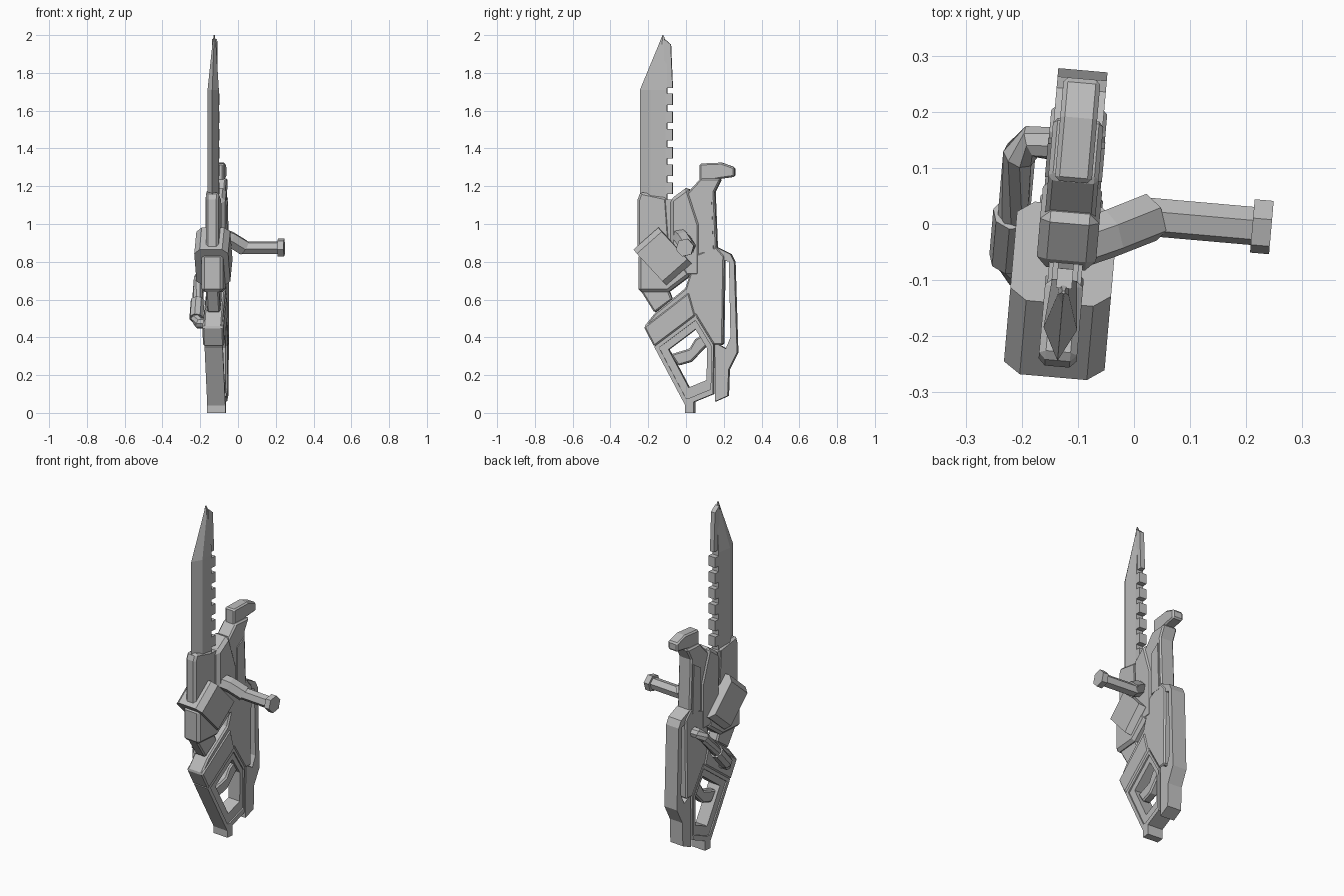
import bpy, bmesh, math
from mathutils import Matrix, Vector

if "Cube" in bpy.data.objects:
    bpy.data.objects.remove(bpy.data.objects["Cube"], do_unlink=True)

GREY = (.5, .5, .5, 1)
steel = bpy.data.materials.new("grey steel")
steel.use_nodes = True
steel.diffuse_color = GREY
steel.node_tree.nodes["Principled BSDF"].inputs["Base Color"].default_value = GREY

# The whole weapon is turned slightly about z and set off to one side
PLACE = Matrix.Translation((-.115, 0, 0)) @ Matrix.Rotation(math.radians(-5), 4, "Z")


def loft(name, rings, chamfer=0, closed=False):
    """Join equal rings of points with quads; cap the ends unless closed."""
    bm = bmesh.new()
    loops = [[bm.verts.new(point) for point in ring] for ring in rings]
    pairs = list(zip(loops, loops[1:]))
    if closed:
        pairs.append((loops[-1], loops[0]))
    else:
        bm.faces.new(loops[0])
        bm.faces.new(loops[-1])
    for lower, upper in pairs:
        for i in range(len(lower)):
            j = (i + 1) % len(lower)
            bm.faces.new((lower[i], lower[j], upper[j], upper[i]))
    bmesh.ops.recalc_face_normals(bm, faces=bm.faces)
    bm.transform(PLACE)
    mesh = bpy.data.meshes.new(name)
    bm.to_mesh(mesh)
    bm.free()
    mesh.materials.append(steel)
    part = bpy.data.objects.new(name, mesh)
    bpy.context.collection.objects.link(part)
    if chamfer:
        modifier = part.modifiers.new("chamfer", "BEVEL")
        modifier.width = chamfer
        modifier.segments = 1
        modifier.limit_method = "ANGLE"
        modifier.angle_limit = math.radians(40)


def prism(name, outline, half, chamfer=.008, x=0):
    """Side outline (y, z) given a thickness across x."""
    loft(name, [[(x + side * half, y, z) for y, z in outline] for side in (-1, 1)], chamfer)


def slab(name, front, back, bottom, top, half):
    """Plain upright block."""
    prism(name, [(front, bottom), (back, bottom), (back, top), (front, top)], half, chamfer=0)


def frame(name, outline, middle, inset, half):
    """Flat ring whose opening is the outline shrunk towards its middle."""
    opening = [Vector(corner).lerp(Vector(middle), inset) for corner in outline]
    sides = [(outline, -half), (outline, half), (opening, half), (opening, -half)]
    loft(name, [[(x, y, z) for y, z in edge] for edge, x in sides], closed=True)


def tube(name, path, radius, sides=8):
    """Faceted tube along a path with mitred joints."""
    points = [Vector(point) for point in path]
    rings = []
    for i, point in enumerate(points):
        before = points[max(i - 1, 0)]
        after = points[min(i + 1, len(points) - 1)]
        heading = ((point - before).normalized() + (after - point).normalized()).normalized()
        across = heading.cross(Vector((.1, .3, 1))).normalized()
        upward = heading.cross(across)
        angles = [math.tau * (k + .5) / sides for k in range(sides)]
        rings.append([point + radius * (across * math.cos(a) + upward * math.sin(a)) for a in angles])
    loft(name, rings)


# Blade: sharp front edge, ridge, flat spine, narrowing to the tip
def blade_section(z, front, back, half):
    ridge = front + (back - front) * .4
    spine = half * .75
    return [(0, front, z), (half, ridge, z), (spine, back, z), (-spine, back, z), (-half, ridge, z)]


SPINE, TOOTH_TIP, ROOT = -.1, -.07, -.115
loft("blade", [blade_section(.9, -.245, SPINE, .03),
               blade_section(1.71, -.245, SPINE, .03),
               blade_section(1.95, -.145, SPINE, .01),
               blade_section(2, -.125, -.12, .003)])

# Saw teeth along the spine
for i in range(6):
    bottom = 1.16 + i * .094
    slab("saw_tooth", ROOT, TOOTH_TIP, bottom, bottom + .06, .023)
prism("spine_top", [(ROOT, 1.72), (TOOTH_TIP, 1.72), (-.08, 1.95), (ROOT, 1.98)], .014, chamfer=0)
slab("spine_root", ROOT, TOOTH_TIP, .9, 1.13, .03)

# Blade socket
prism("blade_socket", [(-.255, .86), (-.255, 1.13), (-.24, 1.17), (SPINE, 1.14), (-.08, .86)], .034, .012)

# Tilted block, eight sided across its length
along = Vector((0, .75, .66))
down = Vector((0, .68, -.73))
centre = Vector((-.005, -.12, .828))
wide, tall, corner = .09, .13, .03
section = []
for sx, sy in ((1, 1), (-1, 1), (-1, -1), (1, -1)):
    ends = [(sx * wide, sy * (tall - corner)), (sx * (wide - corner), sy * tall)]
    section += ends if sx == sy else ends[::-1]
loft("tilted_block", [[centre + along * reach + down * t + Vector((x, 0, 0)) for x, t in section]
                      for reach in (-.088, .088)])

# Housing under the block
prism("front_housing", [(-.25, .84), (-.25, .64), (-.09, .64), (.03, .73), (-.05, .86)], .057, .016)
prism("housing_foot", [(-.24, .65), (-.165, .53), (-.07, .6), (-.09, .65)], .035)

# Neck joining blade and receiver
prism("neck", [(-.08, .85), (-.08, 1.13), (.015, 1.2), (.08, 1), (.08, .72), (0, .72)], .053, .018)

# Upper arm, its raised side panels and its hooked head
prism("upper_arm", [(-.03, 1.12), (.08, 1.24), (.19, 1.24), (.155, 1.17), (.17, .8), (.05, .8)], .045)
prism("head", [(.075, 1.22), (.075, 1.32), (.19, 1.325), (.26, 1.3), (.26, 1.25), (.19, 1.24)], .033)
for side in (-1, 1):
    prism("arm_panel", [(.08, .85), (.08, 1.1), (.14, 1.14), (.15, .85)], .004, chamfer=0, x=side * .047)

# Main body with a thicker bar over the frame
CHIN, NOSE = (-.165, .35), (-.22, .455)
ELBOW, HIP = (.055, .515), (.15, .36)
prism("main_body", [NOSE, CHIN, ELBOW, HIP, (.2, .36), (.208, .83), (.165, .88),
                    (.06, .84), (0, .66), (-.16, .53)], .05)
prism("front_bar", [NOSE, CHIN, ELBOW, (.02, .64)], .056)

# Rear rail with its slot
prism("rear_rail", [(.16, .88), (.24, .84), (.26, .8), (.275, .32), (.23, .23), (.225, .09), (.157, .06),
                    (.16, .37), (.215, .34), (.24, .4), (.232, .8), (.2, .81)], .044, chamfer=0)

# Lower frame with raised rim, grip band and foot
outline = [CHIN, ELBOW, HIP, (.147, .1), (0, .04)]
middle = (.05, .31)
frame("lower_frame", outline, middle, .35, .04)
frame("frame_rim", outline, middle, .12, .048)
prism("grip_band", [(-.08, .31), (.02, .34), (.05, .39), (.1, .42), (.125, .37), (.03, .27), (-.04, .25)], .025)
slab("foot", 0, .045, 0, .08, .048)

# Side handle with collar and end cap
AXIS = (.025, .875)
tube("handle_collar", [(.03, -.03, .935), (.075, -.01, .92), (.145, *AXIS)], .044, sides=6)
tube("side_handle", [(.12, *AXIS), (.335, *AXIS)], .035, sides=6)
tube("handle_cap", [(.325, *AXIS), (.359, *AXIS)], .049, sides=6)

# Looped pipe on the other side, with a thicker sleeve
tube("side_pipe", [(-.03, .14, .74), (-.08, .14, .74), (-.1, .115, .715),
                   (-.1, -.07, .5), (-.085, -.09, .475), (-.03, -.09, .475)], .03)
tube("pipe_sleeve", [(-.1, .01, .593), (-.1, -.07, .5)], .038)
